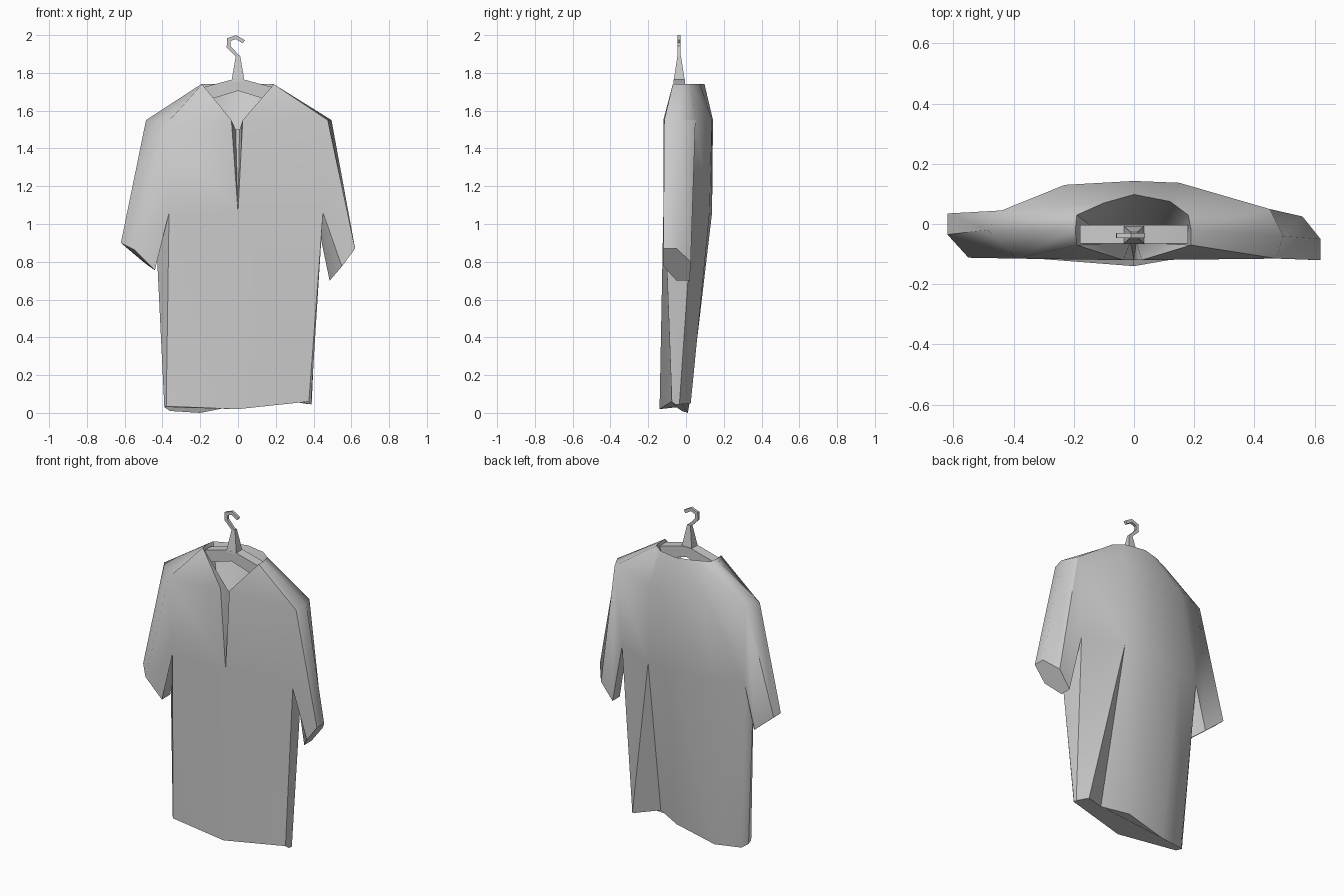
import bpy, bmesh

if "Cube" in bpy.data.objects:
    bpy.data.objects.remove(bpy.data.objects["Cube"])


def finish(name, bm, angle=0.85):
    bmesh.ops.recalc_face_normals(bm, faces=bm.faces)
    me = bpy.data.meshes.new(name)
    bm.to_mesh(me)
    bm.free()
    ob = bpy.data.objects.new(name, me)
    bpy.context.collection.objects.link(ob)
    bpy.ops.object.select_all(action='DESELECT')
    ob.select_set(True)
    bpy.context.view_layer.objects.active = ob
    bpy.ops.object.shade_smooth_by_angle(angle=angle)
    return ob


def prism(name, pts, y0, y1):
    bm = bmesh.new()
    a = [bm.verts.new((x, y0, z)) for x, z in pts]
    b = [bm.verts.new((x, y1, z)) for x, z in pts]
    bm.faces.new(a)
    bm.faces.new(b)
    for i in range(len(a)):
        j = (i + 1) % len(a)
        bm.faces.new((a[i], a[j], b[j], b[i]))
    return finish(name, bm, 0.3)


# Shirt: rings run front left -> slit -> front right -> right side -> back -> left side
def ring(pts, z):
    pts = [(x, y, z) for x, y in pts]
    return pts[:7] + [pts[7]] * 2 + pts[8:]   # back fold is closed above the armpit


collar = ring([(-.19, -.07), (-.19, -.07), (0, -.07), (.19, -.07), (.19, -.07), (.19, -.02),
               (.18, .03), (.12, .075), (0, .098), (-.1, .07), (-.19, .03), (-.195, -.02)], 1.74)
shoulder = ring([(-.39, -.115), (-.035, -.12), (0, -.06), (.025, -.12), (.475, -.115), (.495, -.04),
                 (.45, .05), (.15, .137), (0, .143), (-.23, .13), (-.44, .045), (-.487, -.02)], 1.55)
shoulder[0] = (-.39, -.115, 1.52)
armpit = ring([(-.365, -.112), (0, -.12), (0, -.12), (0, -.12), (.45, -.112), (.435, -.06),
               (.41, .035), (.17, .125), (0, .138), (-.23, .115), (-.42, .035), (-.44, -.03)], 1.06)
hem = [(-.38, -.09, .035), (0, -.14, .02), (0, -.14, .02), (0, -.14, .02), (.375, -.075, .06),
       (.386, -.058, .045), (.39, -.035, .045), (.347, .025, .05), (.203, -.045, .08),
       (.05, .02, .06), (-.2, .01, 0), (-.36, -.022, .01), (-.39, -.05, .03)]
rows = [collar, shoulder, armpit, hem]
N = len(hem)

bm = bmesh.new()
cache = {}


def vert(p):
    key = tuple(round(c, 4) for c in p)
    if key not in cache:
        cache[key] = bm.verts.new(p)
    return cache[key]


def face(pts):
    vs = []
    for p in pts:
        v = vert(p)
        if v not in vs:
            vs.append(v)
    if len(vs) > 2:
        bm.faces.new(vs)


# neck opening, slit and armholes are left out of the lofted body
skip = {0: {1, 2}, 1: {1, 2, 4, 5, 11, 12}, 2: set()}
for r in range(3):
    for c in range(N):
        if c not in skip[r]:
            d = (c + 1) % N
            face((rows[r][c], rows[r][d], rows[r + 1][d], rows[r + 1][c]))
face(hem)

# Crisp creases: the back fold and the side folds below the armpits
for c in (0, 4, 7, 8):
    bm.edges.get((vert(armpit[c]), vert(hem[c]))).smooth = False

# Sleeves: armhole loop bridged to a cuff, closed at the cuff
cuffs = {
    (4, 5, 6): [(.62, -.12, .87), (.62, -.05, .87), (.56, .025, .80),
                (.485, .02, .70), (.485, -.05, .70), (.55, -.118, .775)],
    (0, 12, 11): [(-.55, -.112, .865), (-.62, -.035, .90), (-.62, .035, .90),
                  (-.49, .035, .79), (-.44, -.03, .755), (-.44, -.11, .755)]}
for cols, cuff in cuffs.items():
    hole = [shoulder[c] for c in cols] + [armpit[c] for c in reversed(cols)]
    for i in range(6):
        j = (i + 1) % 6
        face((hole[i], hole[j], cuff[j], cuff[i]))
    face(cuff)

# Neck lining: folded slit sides and a bowl falling from the collar to the slit's foot
foot = armpit[2]
slit_in = {1: (-.012, -.06, 1.5), 3: (.008, -.06, 1.5)}
for c, edge in ((1, 0), (3, 4)):
    face((collar[edge], shoulder[c], slit_in[c]))
    face((shoulder[c], foot, slit_in[c]))
rim = [slit_in[3]]
for p in collar[4:] + [collar[0], slit_in[1]]:
    if p != rim[-1]:
        rim.append(p)
for a, b in zip(rim, rim[1:] + rim[:1]):
    face((a, b, foot))
finish("shirt", bm)

# Hanger bar
half = [(.03, 1.765), (.18, 1.725), (.18, 1.65)]
bar = half + [(0, 1.705)] + [(-x, z) for x, z in reversed(half)]
prism("hanger_bar", bar, -.065, -.004)

# Hanger neck: tapered block
bm = bmesh.new()
bmesh.ops.create_cube(bm, size=1)
for v in bm.verts:
    top = v.co.z > 0
    v.co = (v.co.x * (.022 if top else .07), -.036 + v.co.y * (.018 if top else .06),
            1.892 if top else 1.755)
finish("hanger_neck", bm, 0.3)

# Hanger hook
prism("hanger_hook", [(-.01, 1.885), (-.06, 1.935), (-.058, 1.983), (-.01, 2.0), (.037, 1.973),
                      (.025, 1.957), (-.012, 1.979), (-.04, 1.968), (-.04, 1.943), (.012, 1.885)],
      -.046, -.03)
